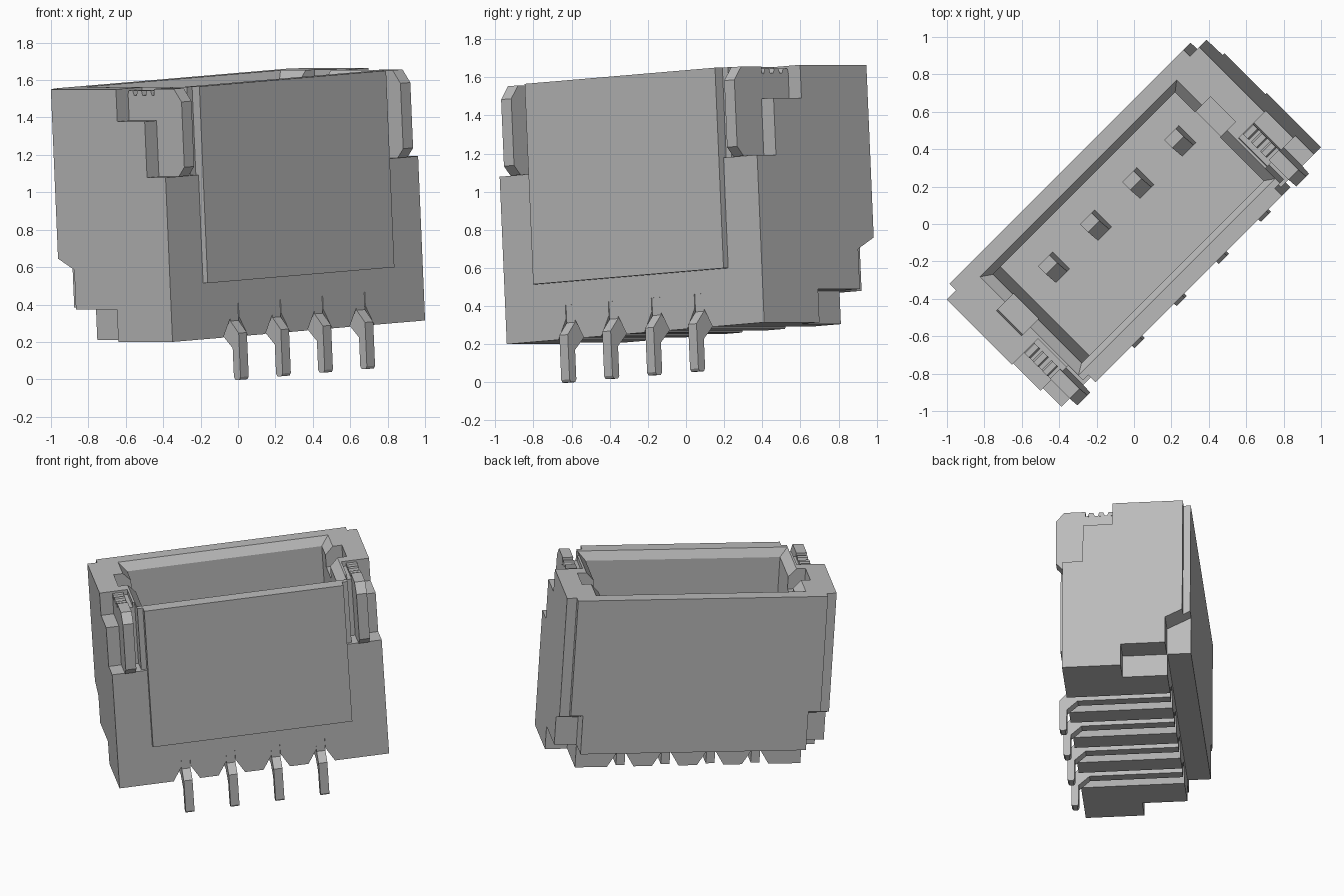
import bpy, bmesh
from mathutils import Matrix, Vector

cube = bpy.data.objects.get("Cube")
if cube:
    bpy.data.objects.remove(cube, do_unlink=True)

grey = bpy.data.materials.new("mid_grey")
grey.use_nodes = True
colour = (0.5, 0.5, 0.5, 1)
grey.diffuse_color = colour
grey.node_tree.nodes["Principled BSDF"].inputs["Base Color"].default_value = colour

# Local frame: x along the row of pins, y towards the back, z up the housing
HALF, BACK, TOP = 0.9565, 0.889, 1.353
PIN_X = [-0.4785, -0.1595, 0.1595, 0.4785]
U = Vector((0.7058, 0.7058, 0.06)).normalized()
V = Vector((-1, 1, 0)).normalized()
W = U.cross(V)
POSE = Matrix((U, V, W)).transposed().to_4x4()
POSE.translation = Vector((-0.35, -0.94, 0.2)) + U * HALF


def finish(bm, name):
    bmesh.ops.recalc_face_normals(bm, faces=bm.faces)
    mesh = bpy.data.meshes.new(name)
    bm.to_mesh(mesh)
    bm.free()
    mesh.materials.append(grey)
    ob = bpy.data.objects.new(name, mesh)
    bpy.context.collection.objects.link(ob)
    return ob


def prism(name, pts, a, b, axis="x"):
    """Extrude a profile: (y, z) points along x, or (x, z) points along y."""
    bm = bmesh.new()
    place = (lambda p, t: (t, *p)) if axis == "x" else (lambda p, t: (p[0], t, p[1]))
    lo = [bm.verts.new(place(p, a)) for p in pts]
    hi = [bm.verts.new(place(p, b)) for p in pts]
    bm.faces.new(lo)
    bm.faces.new(hi)
    for i in range(len(pts)):
        j = (i + 1) % len(pts)
        bm.faces.new((lo[i], lo[j], hi[j], hi[i]))
    return finish(bm, name)


def box(name, x0, x1, y0, y1, z0, z1):
    return prism(name, [(y0, z0), (y1, z0), (y1, z1), (y0, z1)], x0, x1)


def loft(name, rings):
    """Stack rectangles (half width, front, back, height)."""
    bm = bmesh.new()
    loops = [[bm.verts.new(p) for p in ((-h, f, z), (h, f, z), (h, b, z), (-h, b, z))]
             for h, f, b, z in rings]
    bm.faces.new(loops[0])
    bm.faces.new(loops[-1])
    for lo, hi in zip(loops, loops[1:]):
        for i in range(4):
            j = (i + 1) % 4
            bm.faces.new((lo[i], lo[j], hi[j], hi[i]))
    return finish(bm, name)


def cut(ob, cutters):
    for c in cutters:
        c.hide_render = True
        mod = ob.modifiers.new("cut", "BOOLEAN")
        mod.operation, mod.solver, mod.object = "DIFFERENCE", "EXACT", c
    deps = bpy.context.evaluated_depsgraph_get()
    mesh = bpy.data.meshes.new_from_object(ob.evaluated_get(deps))
    ob.modifiers.clear()
    ob.data = mesh
    for c in cutters:
        bpy.data.objects.remove(c, do_unlink=True)


# Housing block with its cavity and stepped back
housing = box("housing", -HALF, HALF, 0, BACK, 0, TOP)
cutters = [
    loft("cavity", [(0.69, 0.09, 0.76, 0.35), (0.69, 0.09, 0.76, TOP - 0.06),
                    (0.745, 0.055, 0.80, TOP), (0.745, 0.055, 0.80, 1.5)]),
    box("back_step", -1, 1, 0.725, 1, -0.1, 0.175),
]
for s in (-1, 1):
    cutters += [
        box("corner_strip", s * 0.8865, s * 1.1, 0.839, 1, -0.1, 1.5),
        box("foot_notch", s * 0.80, s * 1.1, 0.41, 0.9, -0.2, 0.175),
        prism("ear_chamfer", [(0.72, -0.15), (1, -0.15), (1, 0.527), (0.72, 0.386)],
              s * 0.80, s * 1.2),
        prism("latch_recess", [(-0.1, 0.88), (0.14, 0.88), (0.14, 1.18), (0.347, 1.18),
                               (0.347, 1.5), (-0.1, 1.5)], s * 0.866, s * 1.15),
        box("latch_slot", s * 0.7465, s * 1.05, -0.2, 0.13, 0.88, 1.6),
        box("latch_shelf", s * 0.76, s * 1.07, -0.3, 0.347, 1.315, 1.7),
        box("front_relief", s * 0.65, s * 1.08, -0.25, 0.02, 0.88, 1.65),
        box("rim_notch", s * 0.6, s * 0.81, 0.42, 0.61, 1.2, 1.55),
    ]
for x in PIN_X:
    cutters += [
        prism("groove", [(x - 0.1, -0.01), (x + 0.1, -0.01), (x + 0.032, 0.105),
                         (x - 0.032, 0.105)], -0.1, 0.74, "y"),
        box("pin_slot", x - 0.032, x + 0.032, -0.12, 0.05, 0.05, 0.178),
    ]
cut(housing, cutters)
parts = [housing]

# Raised plate on the front
parts.append(box("front_plate", -0.707, 0.707, -0.035, 0.03, 0.30, TOP))

# Latch tabs with ridged tops on both ends
for side, s in (("right", -1), ("left", 1)):
    a, b = s * 0.7915, s * 0.8665
    parts.append(prism(side + "_latch_tab",
                       [(-0.01, 0.88), (0.15, 0.88), (0.15, 1.35), (0.0, 1.35),
                        (-0.055, 1.28), (-0.055, 0.93)], a, b))
    for n, y in enumerate((0.19, 0.26, 0.325)):
        parts.append(prism(f"{side}_latch_ridge_{n + 1}",
                           [(y - 0.025, 1.31), (y + 0.025, 1.31), (y + 0.015, 1.34),
                            (y - 0.015, 1.34)], a, b))

# Solder legs and mating contacts
LEG = [(-0.055, -0.215), (-0.045, -0.23), (-0.015, -0.23), (-0.005, -0.215),
       (-0.005, -0.06), (0.07, 0.01), (0.72, 0.01), (0.72, 0.105), (0.05, 0.105),
       (0.05, 0.178), (0.004, 0.178), (0.004, 0.085), (-0.055, 0.02)]
CONTACT = [(0.49, 0.3), (0.62, 0.3), (0.62, 0.75), (0.56, 0.75), (0.49, 0.66)]
for n, x in enumerate(PIN_X):
    parts.append(prism(f"solder_leg_{n + 1}", LEG, x - 0.031, x + 0.031))
    parts.append(prism(f"contact_{n + 1}", CONTACT, x - 0.043, x + 0.043))

# Tilt and turn everything into its resting pose
for ob in parts:
    ob.data.transform(POSE)
    ob.data.update()
